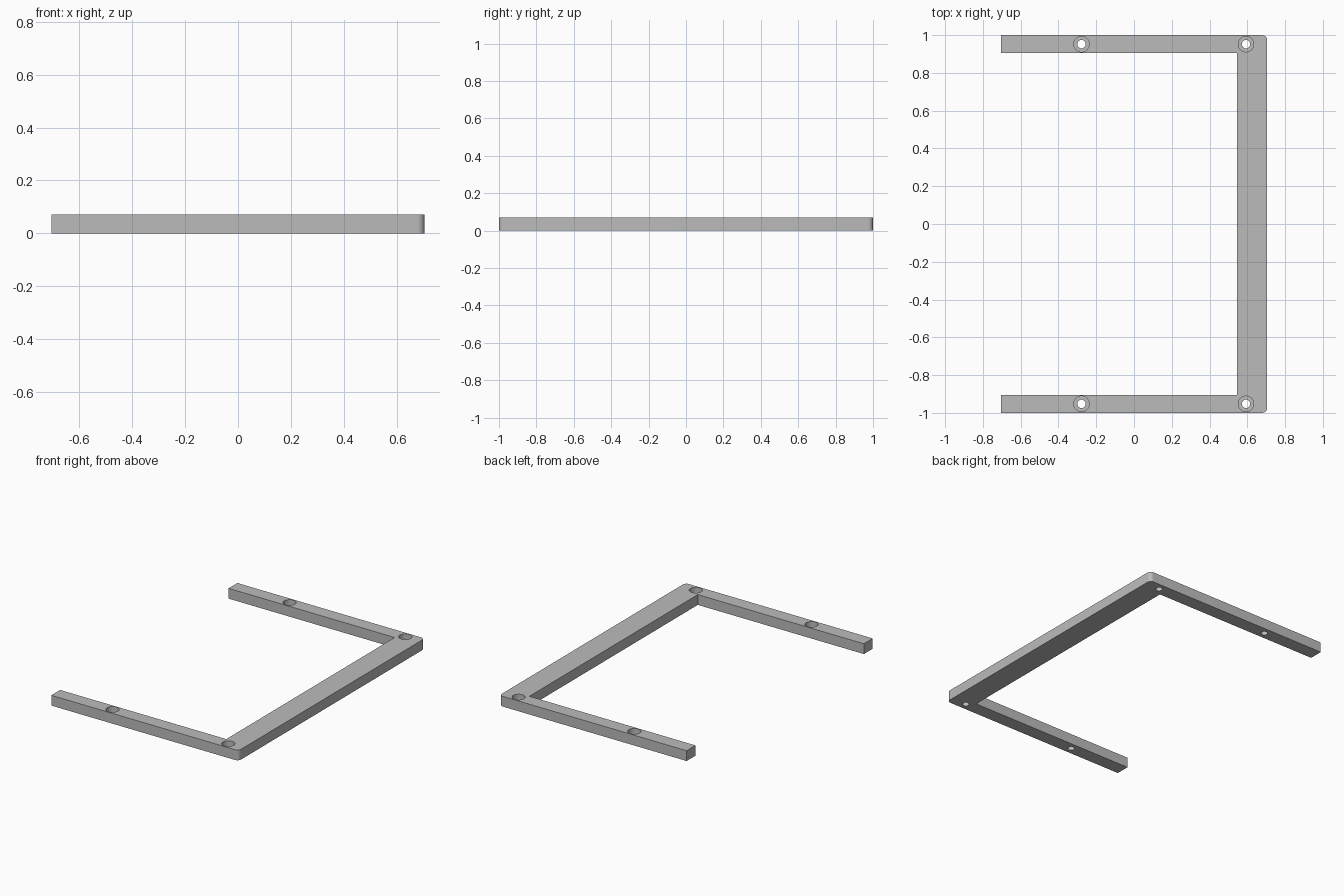
import bpy, bmesh, math
from math import pi, cos, sin

cube = bpy.data.objects.get("Cube")
if cube:
    bpy.data.objects.remove(cube, do_unlink=True)

HALF_X, HALF_Y, HEIGHT = 0.705, 1.0, 0.07
ARM_Y, BAR_X = 0.905, 0.545
CORNER = 0.027
HOLE_X, HOLE_Y = (-0.278, 0.593), 0.952
BORE_R, HEAD_R, HEAD_FLOOR = 0.022, 0.041, 0.03

grey = bpy.data.materials.new("plain grey")
grey.use_nodes = True
colour = (0.5, 0.5, 0.5, 1)
grey.diffuse_color = colour
grey.node_tree.nodes["Principled BSDF"].inputs["Base Color"].default_value = colour


def make_object(name, bm):
    bmesh.ops.recalc_face_normals(bm, faces=bm.faces)
    mesh = bpy.data.meshes.new(name)
    bm.to_mesh(mesh)
    bm.free()
    mesh.materials.append(grey)
    obj = bpy.data.objects.new(name, mesh)
    bpy.context.collection.objects.link(obj)
    return obj


def extrude_outline(bm, points, z0, z1):
    face = bm.faces.new([bm.verts.new((x, y, z0)) for x, y in points])
    result = bmesh.ops.extrude_face_region(bm, geom=[face])
    verts = [v for v in result["geom"] if isinstance(v, bmesh.types.BMVert)]
    bmesh.ops.translate(bm, verts=verts, vec=(0, 0, z1 - z0))


# U-shaped frame, outer corners rounded
def rounded_corner(sign):
    cx, cy = HALF_X - CORNER, HALF_Y - CORNER
    angles = [i / 8 * pi / 2 for i in range(9)]
    return [(cx + CORNER * cos(a), sign * (cy + CORNER * sin(a))) for a in angles]


outline = [(-HALF_X, -HALF_Y)] + rounded_corner(-1)[::-1] + rounded_corner(1)
outline += [(-HALF_X, HALF_Y), (-HALF_X, ARM_Y), (BAR_X, ARM_Y),
            (BAR_X, -ARM_Y), (-HALF_X, -ARM_Y)]
bm = bmesh.new()
extrude_outline(bm, outline, 0, HEIGHT)
frame = make_object("mounting_frame", bm)


# Counterbored screw holes: a narrow bore under a wider recess
def hole_cutter(name, radius, z0, z1):
    bm = bmesh.new()
    for x in HOLE_X:
        for y in (-HOLE_Y, HOLE_Y):
            circle = [(x + radius * cos(i * pi / 16), y + radius * sin(i * pi / 16))
                      for i in range(32)]
            extrude_outline(bm, circle, z0, z1)
    return make_object(name, bm)


bpy.context.view_layer.objects.active = frame
frame.select_set(True)
for cutter in (hole_cutter("recess_cutter", HEAD_R, HEAD_FLOOR, HEIGHT + 0.05),
               hole_cutter("bore_cutter", BORE_R, -0.05, HEIGHT + 0.05)):
    cutter.hide_render = True
    cut = frame.modifiers.new(cutter.name, 'BOOLEAN')
    cut.operation = 'DIFFERENCE'
    cut.solver = 'EXACT'
    cut.object = cutter
    bpy.ops.object.modifier_apply(modifier=cut.name)
    bpy.data.objects.remove(cutter, do_unlink=True)

bpy.ops.object.shade_smooth_by_angle(angle=math.radians(30))
